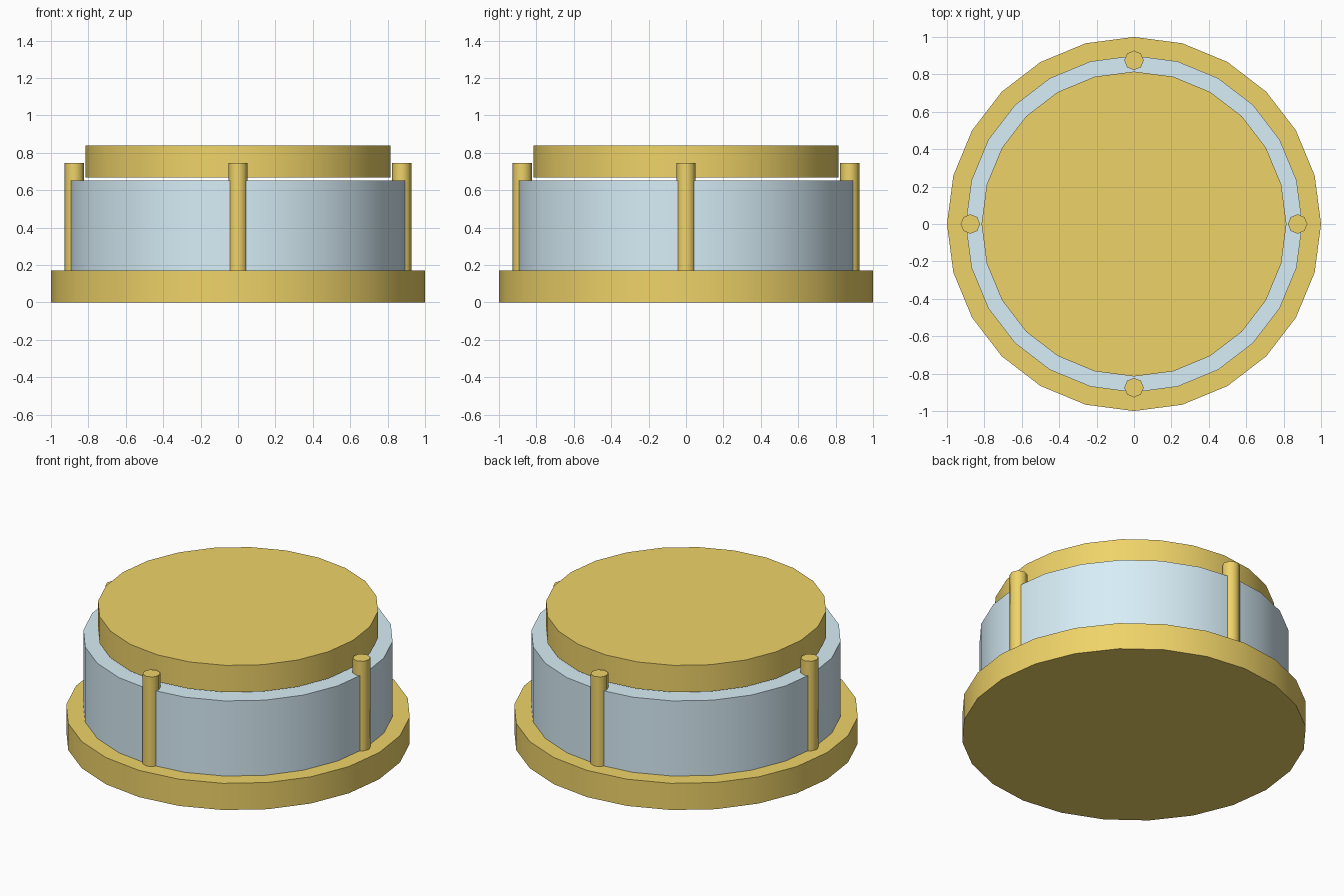
import bpy
import math

if "Cube" in bpy.data.objects:
    bpy.data.objects.remove(bpy.data.objects["Cube"])


def material(name, color):
    mat = bpy.data.materials.new(name)
    mat.diffuse_color = color
    mat.use_nodes = True
    mat.node_tree.nodes["Principled BSDF"].inputs["Base Color"].default_value = mat.diffuse_color
    return mat


gold = material("gold", (0.86, 0.65, 0.14, 1))
glass = material("pale_blue", (0.68, 0.85, 0.93, 1))


def cylinder(name, radius, z0, z1, mat, x=0, y=0, sides=24, smooth=30):
    bpy.ops.mesh.primitive_cylinder_add(
        vertices=sides, radius=radius, depth=z1 - z0, location=(x, y, (z0 + z1) / 2))
    obj = bpy.context.object
    obj.name = name
    obj.data.materials.append(mat)
    bpy.ops.object.shade_smooth_by_angle(angle=math.radians(smooth))
    return obj


# Stacked discs: wide base, blue drum, and a lid floating just above it
cylinder("base", 1.0, 0, 0.171, gold)
cylinder("drum", 0.9, 0.171, 0.652, glass)
cylinder("lid", 0.815, 0.668, 0.84, gold)

# Four posts half sunk into the drum wall
for name, x, y in (("right_post", 1, 0), ("back_post", 0, 1),
                   ("left_post", -1, 0), ("front_post", 0, -1)):
    cylinder(name, 0.052, 0.171, 0.745, gold, 0.875 * x, 0.875 * y, 8, 50)
